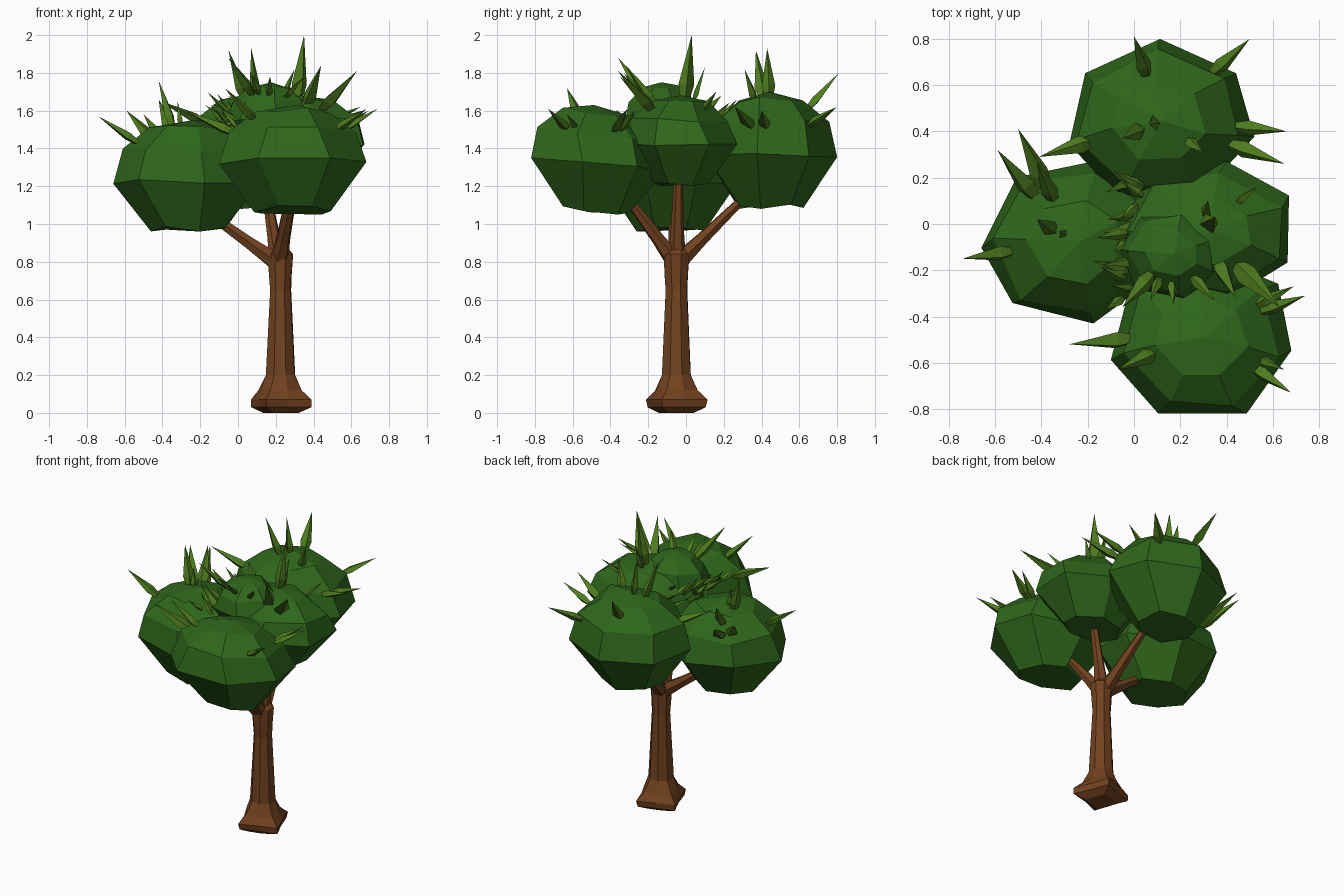
import bpy, bmesh, math, random
from mathutils import Vector

if "Cube" in bpy.data.objects:
    bpy.data.objects.remove(bpy.data.objects["Cube"])

random.seed(4)


def material(name, rgb):
    m = bpy.data.materials.new(name)
    m.diffuse_color = (*rgb, 1)
    m.use_nodes = True
    m.node_tree.nodes["Principled BSDF"].inputs["Base Color"].default_value = m.diffuse_color
    return m


BARK = material("bark", (0.17, 0.055, 0.014))
GREEN = material("foliage", (0.028, 0.135, 0.011))
LEAF = material("leaf", (0.075, 0.2, 0.013))


def finish(bm, name, mat):
    bmesh.ops.recalc_face_normals(bm, faces=bm.faces)
    me = bpy.data.meshes.new(name)
    bm.to_mesh(me)
    bm.free()
    me.materials.append(mat)
    ob = bpy.data.objects.new(name, me)
    bpy.context.collection.objects.link(ob)


def loft(bm, rings):
    """Skin a list of equal rings of points; a one-point ring is a tip."""
    vs = [[bm.verts.new(p) for p in r] for r in rings]
    for a, b in zip(vs, vs[1:]):
        n = len(a)
        for i in range(n):
            j = (i + 1) % n
            bm.faces.new((a[i], a[j], b[0]) if len(b) == 1 else (a[i], a[j], b[j], b[i]))
    for r in (vs[0], vs[-1]):
        if len(r) > 2:
            bm.faces.new(r)


def circle(c, axis, r, n, flat=1.0, turn=0.0):
    axis = Vector(axis).normalized()
    u = axis.cross(Vector((0, 0, 1)))
    u = u.normalized() if u.length > 0.01 else Vector((1, 0, 0))
    v = axis.cross(u)
    angles = [turn + 2 * math.pi * i / n for i in range(n)]
    return [Vector(c) + u * (r * math.cos(a)) + v * (r * flat * math.sin(a)) for a in angles]


# Trunk with lumpy root flare: height, radius, lumpiness
bm = bmesh.new()
rings = []
for z, r, lump in [(0, .09, .15), (.03, .145, .2), (.07, .15, .18), (.12, .118, .08),
                   (.2, .08, 0), (.65, .06, 0), (.74, .066, 0), (.84, .072, 0), (.87, .04, 0)]:
    ring = []
    for i in range(8):
        k = r * (1 + (lump if i % 2 else -lump)) * random.uniform(0.96, 1.04)
        a = 2 * math.pi * i / 8 + 0.35
        ring.append((0.225 + k * math.cos(a), -0.05 + k * math.sin(a), z))
    rings.append(ring)
loft(bm, rings)
finish(bm, "trunk", BARK)

# Branches reaching into each crown lump
for name, tip in [("left", (-.22, -.07, 1.1)), ("front", (.29, -.32, 1.15)),
                  ("back", (.15, .33, 1.16)), ("middle", (.3, -.04, 1.28))]:
    bm = bmesh.new()
    base = Vector((0.215, -0.05, 0.79))
    d = Vector(tip) - base
    loft(bm, [circle(base + d * t, d, r, 6) for t, r in [(0, .052), (.35, .036), (1, .022)]])
    finish(bm, name + "_branch", BARK)


def leaf(bm, base, tip):
    d = tip - base
    w = max(.022, d.length * .14)
    turn = random.uniform(0, 1.5)
    loft(bm, [circle(base, d, w * .6, 4, .7, turn),
              circle(base + d * .25, d, w, 4, .7, turn), [tip]])


# Faceted crown lump fitted to its extents, with pointed leaves growing out to the tips
def crown(name, lo, hi, turn, tilt=0.0, tips=()):
    lo, hi = Vector(lo), Vector(hi)
    rings = []
    for h, r in [(-1, .5), (-.12, 1), (.45, .86), (.86, .5)]:
        ring = []
        for i in range(7):
            a = turn + 2 * math.pi * (i + random.uniform(-.08, .08)) / 7
            k = r * random.uniform(.96, 1.04)
            x, y = k * math.cos(a), k * math.sin(a)
            ring.append(Vector((x, y, h + tilt * y + random.uniform(-.05, .05))))
        rings.append(ring)
    rings.append([Vector((0.05, 0, 1))])
    pts = [p for r in rings for p in r]
    for ax in range(3):
        a, b = min(p[ax] for p in pts), max(p[ax] for p in pts)
        for p in pts:
            p[ax] = lo[ax] + (p[ax] - a) / (b - a) * (hi[ax] - lo[ax])
    bm = bmesh.new()
    loft(bm, rings)
    finish(bm, name + "_crown", GREEN)

    mid, half = (lo + hi) / 2, (hi - lo) / 2
    bm = bmesh.new()
    for t in tips:
        d = Vector(t) - mid
        reach = Vector([d[i] / half[i] for i in range(3)]).length
        leaf(bm, mid + d * (.9 / reach), Vector(t))
    finish(bm, name + "_leaves", LEAF)


crown("left", (-.66, -.43, .96), (.12, .27, 1.55), math.pi, 0,
      [(-.74, -.15, 1.57), (-.59, .32, 1.6), (-.5, .41, 1.58), (-.42, .02, 1.76),
       (-.42, .27, 1.66), (-.32, -.03, 1.65)])
crown("front", (-.1, -.82, 1.05), (.68, -.12, 1.63), -math.pi * 5 / 14, -.12,
      [(.74, -.31, 1.61), (.69, -.27, 1.6), (.68, -.73, 1.61), (.65, -.63, 1.58),
       (-.07, -.63, 1.72), (-.28, -.52, 1.6)])
crown("back", (-.28, .1, 1.08), (.52, .8, 1.7), math.pi / 2, 0,
      [(-.41, .29, 1.65), (0, .81, 1.8), (.5, .8, 1.62), (-.05, .37, 1.92), (.07, .43, 1.93),
       (.3, .31, 1.82), (.66, .4, 1.6), (.65, .26, 1.62)])
crown("right", (-.08, -.33, 1.2), (.67, .27, 1.68), math.pi / 7, 0,
      [(.35, .03, 2), (.32, .1, 1.83), (.53, .16, 1.7), (.44, -.32, 1.84), (.63, -.36, 1.81)])
crown("top", (-.06, -.32, 1.38), (.37, .06, 1.75), 0.4, 0,
      [(-.05, -.36, 1.88), (.07, -.33, 1.8), (.17, -.35, 1.78), (.35, -.33, 1.78)])

# Dense small leaves along the left edge of the upper crown
bm = bmesh.new()
for i in range(14):
    b = Vector((random.uniform(-.05, .04), .2 - .04 * i, random.uniform(1.48, 1.62)))
    leaf(bm, b, b + Vector((random.uniform(-.17, -.05), random.uniform(-.07, .07),
                            random.uniform(.06, .16))))
finish(bm, "edge_leaves", LEAF)
